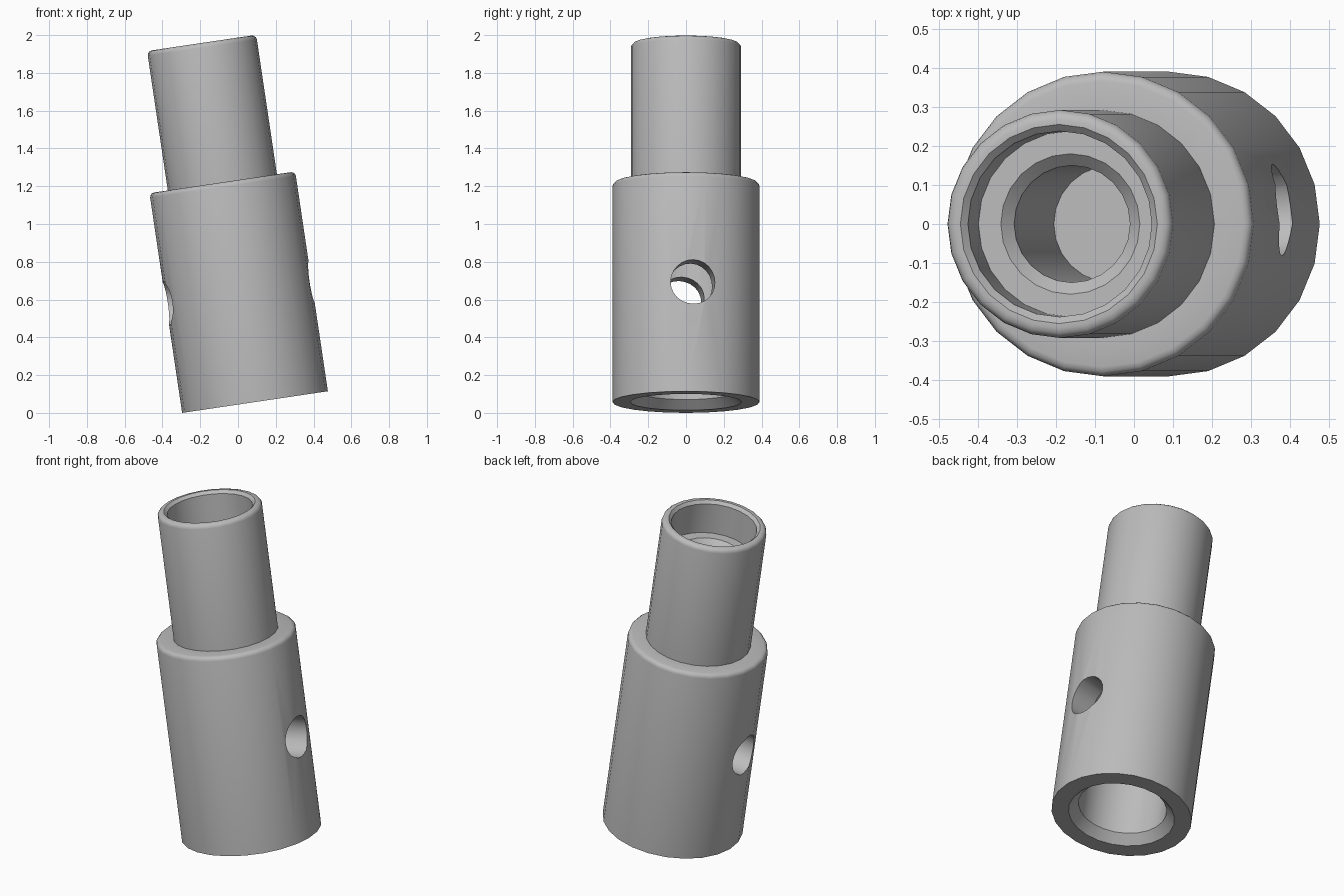
import bpy
import bmesh
import math
from mathutils import Matrix

cube = bpy.data.objects.get("Cube")
if cube:
    bpy.data.objects.remove(cube, do_unlink=True)

SIDES = 24
TILT = math.radians(-8.45)
LENGTH = 1.922
SHOULDER = 1.176

# Material
grey = bpy.data.materials.new("plain grey")
grey.use_nodes = True
colour = (0.5, 0.5, 0.5, 1)
grey.diffuse_color = colour
grey.node_tree.nodes["Principled BSDF"].inputs["Base Color"].default_value = colour


def make_object(name, bm):
    mesh = bpy.data.meshes.new(name)
    bm.to_mesh(mesh)
    bm.free()
    mesh.materials.append(grey)
    obj = bpy.data.objects.new(name, mesh)
    bpy.context.collection.objects.link(obj)
    return obj


def rounded(radius, z, size):
    """Points of a rounded outer corner, from the top face to the side."""
    angles = [math.radians(a) for a in (90, 60, 30, 0)]
    return [(radius - size + size * math.cos(a), z - size + size * math.sin(a))
            for a in angles]


def lathe(name, profile):
    bm = bmesh.new()
    verts = [bm.verts.new((r, 0, z)) for r, z in profile]
    edges = [bm.edges.new(pair) for pair in zip(verts, verts[1:])]
    bmesh.ops.spin(bm, geom=verts + edges, cent=(0, 0, 0), axis=(0, 0, 1),
                   angle=math.tau, steps=SIDES)
    bmesh.ops.remove_doubles(bm, verts=bm.verts, dist=0.0005)
    bmesh.ops.recalc_face_normals(bm, faces=bm.faces)
    return make_object(name, bm)


# Stepped tube: upper socket, spigot, shoulder, sleeve and lower socket
profile = [(0, 1.0), (0.15, 1.0),
           (0.15, LENGTH - 0.23), (0.18, LENGTH - 0.2), (0.238, LENGTH - 0.2),
           (0.238, LENGTH - 0.017), (0.255, LENGTH)]
profile += rounded(0.292, LENGTH, 0.025)
profile += [(0.292, SHOULDER)]
profile += rounded(0.39, SHOULDER, 0.024)
profile += [(0.39, 0), (0.295, 0), (0.245, 0.05), (0.245, 0.9), (0, 0.9)]
body = lathe("stepped_tube", profile)

# Cross hole through both sleeve walls
bm = bmesh.new()
place = (Matrix.Translation((0, 0, 0.587))
         @ Matrix.Rotation(math.radians(5.6), 4, 'Z')
         @ Matrix.Rotation(math.radians(90), 4, 'Y'))
bmesh.ops.create_cone(bm, cap_ends=True, segments=SIDES, radius1=0.118,
                      radius2=0.118, depth=1.2, matrix=place)
cutter = make_object("cross_hole_cutter", bm)
cutter.hide_render = True

cut = body.modifiers.new("cross hole", 'BOOLEAN')
cut.operation = 'DIFFERENCE'
cut.solver = 'EXACT'
cut.object = cutter

bpy.ops.object.select_all(action='DESELECT')
body.select_set(True)
bpy.context.view_layer.objects.active = body
bpy.ops.object.modifier_apply(modifier=cut.name)
bpy.data.objects.remove(cutter, do_unlink=True)
bpy.ops.object.shade_smooth_by_angle(angle=math.radians(32))

# Lean the finished tube so its lower rim touches the floor
body.rotation_euler = (0, TILT, 0)
body.location = (0.09, 0, 0.39 * math.sin(-TILT))
